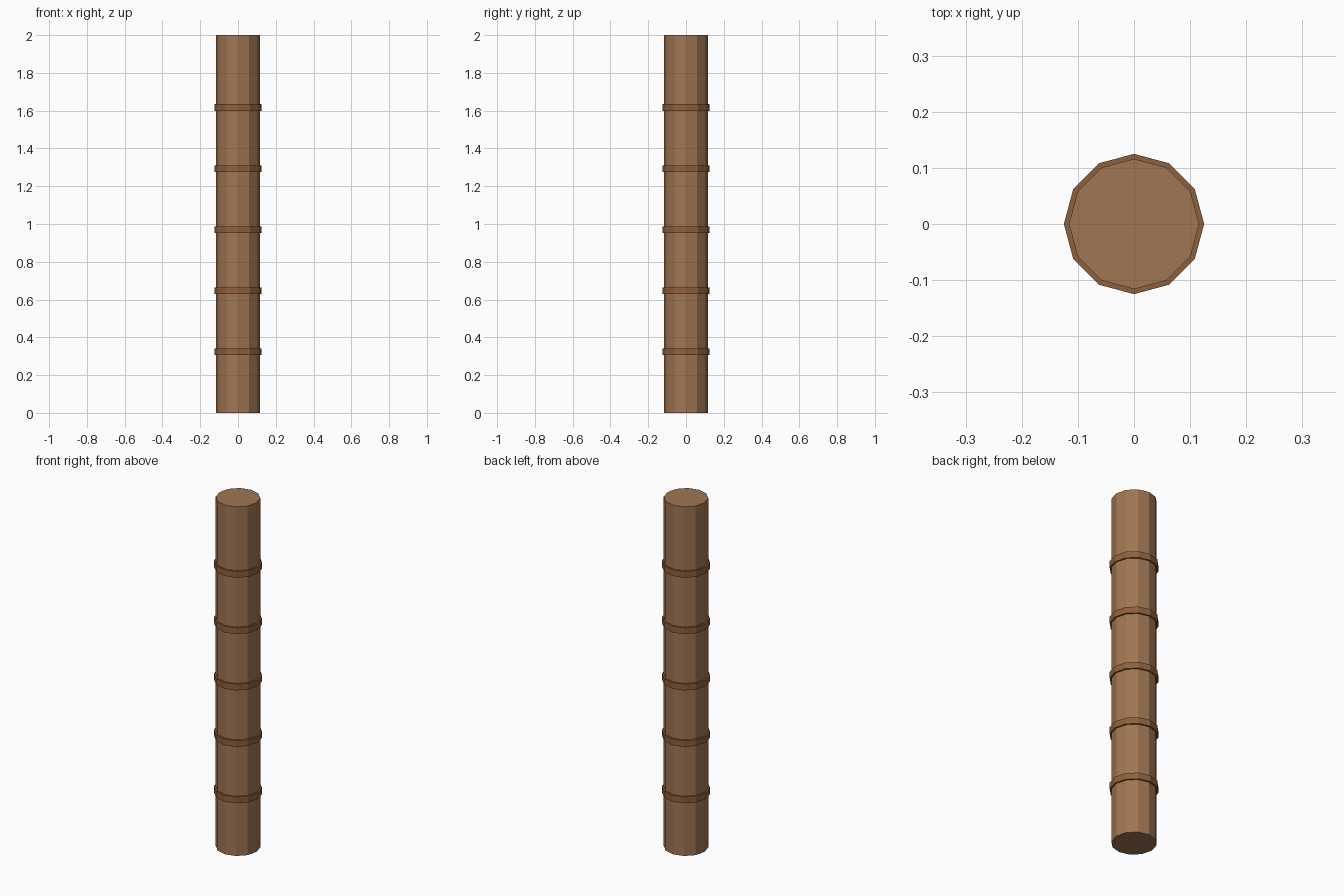
import bpy

if "Cube" in bpy.data.objects:
    bpy.data.objects.remove(bpy.data.objects["Cube"])

SIDES = 12


def material(name, color):
    mat = bpy.data.materials.new(name)
    mat.diffuse_color = color
    mat.use_nodes = True
    mat.node_tree.nodes["Principled BSDF"].inputs["Base Color"].default_value = mat.diffuse_color
    return mat


def cylinder(name, radius, height, z, mat):
    bpy.ops.mesh.primitive_cylinder_add(vertices=SIDES, radius=radius,
                                        depth=height, location=(0, 0, z))
    obj = bpy.context.object
    obj.name = name
    obj.data.materials.append(mat)
    return obj


bark = material("bark", (0.35, 0.18, 0.085, 1))
dark_bark = material("dark_bark", (0.27, 0.115, 0.043, 1))

# Straight twelve-sided trunk
cylinder("trunk", 0.116, 2.0, 1.0, bark)

# Five evenly spaced raised rings
for i in range(5):
    cylinder(f"trunk_ring_{i + 1}", 0.125, 0.036, 0.324 + i * 0.323, dark_bark)
